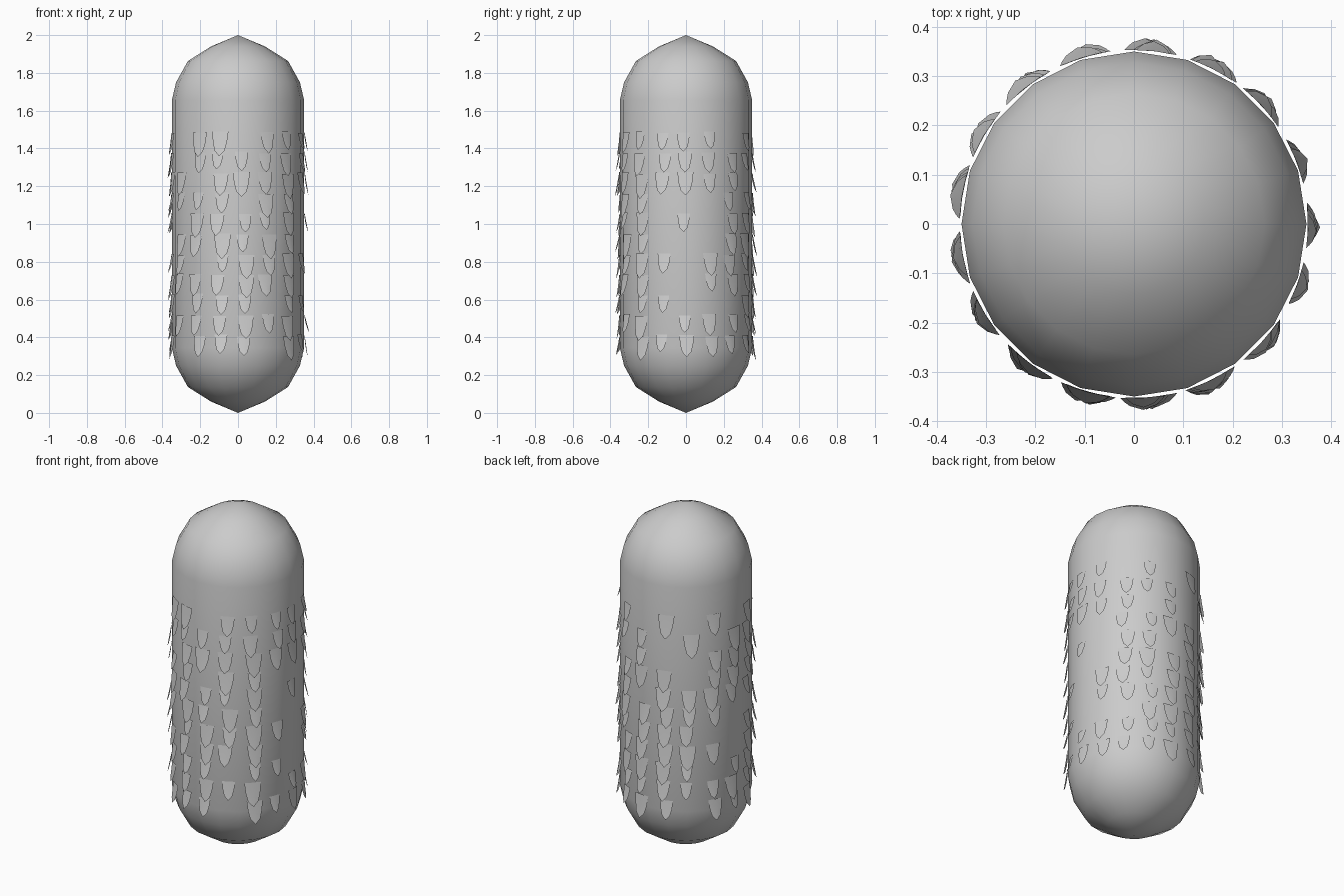
import bpy, bmesh, math, random
from mathutils import Vector

if "Cube" in bpy.data.objects:
    bpy.data.objects.remove(bpy.data.objects["Cube"])

random.seed(4)


def finish(bm, name, angle):
    me = bpy.data.meshes.new(name)
    bm.to_mesh(me)
    bm.free()
    ob = bpy.data.objects.new(name, me)
    bpy.context.collection.objects.link(ob)
    bpy.ops.object.select_all(action='DESELECT')
    ob.select_set(True)
    bpy.context.view_layer.objects.active = ob
    bpy.ops.object.shade_smooth_by_angle(angle=math.radians(angle))
    return ob


# Capsule body: 20-sided lathe with coarse rounded ends
cap = [(0.143, 0.06), (0.265, 0.137), (0.328, 0.25), (0.35, 0.345)]
profile = cap + [(r, 2 - z) for r, z in reversed(cap)]
SIDES = 20
bm = bmesh.new()
rings = [[bm.verts.new((r * math.cos(math.tau * i / SIDES),
                        r * math.sin(math.tau * i / SIDES), z))
          for i in range(SIDES)] for r, z in profile]
bottom, top = bm.verts.new((0, 0, 0)), bm.verts.new((0, 0, 2))
for i in range(SIDES):
    j = (i + 1) % SIDES
    for a, b in zip(rings, rings[1:]):
        bm.faces.new((a[i], a[j], b[j], b[i]))
    bm.faces.new((bottom, rings[0][j], rings[0][i]))
    bm.faces.new((top, rings[-1][i], rings[-1][j]))
finish(bm, "capsule_body", 60)

# Shield-shaped scale: (half widths, fraction down, fraction out)
SCALE = [(-1, 0, 0), (0, 0, 0.1), (1, 0, 0),
         (-0.85, 0.45, 0.3), (0, 0.45, 0.5), (0.85, 0.45, 0.3),
         (-0.6, 0.78, 0.65), (0, 0.78, 0.8), (0.6, 0.78, 0.65),
         (0, 1, 1)]
FACES = [(0, 3, 4, 1), (1, 4, 5, 2), (3, 6, 7, 4), (4, 7, 8, 5),
         (6, 9, 7), (7, 9, 8)]


def add_scale(bm, angle, z, width, length, flare):
    out = Vector((math.cos(angle), math.sin(angle), 0))
    side = Vector((-out.y, out.x, 0))
    vs = [bm.verts.new(out * (0.351 + o * flare) + side * s * width / 2
                       + Vector((0, 0, z - d * length)))
          for s, d, o in SCALE]
    for f in FACES:
        bm.faces.new([vs[i] for i in f])


# Empty places in each row on the front and right; the hidden sides are random
COLS, ROWS = 17, 11
SKIP = [{13, 2}, set(), {11}, {13, 16, 0, 1}, {16, 1}, {16, 0, 1},
        {11, 0}, {16, 0}, {14, 0, 1, 2}, {16}, {14}]
bm = bmesh.new()
for row in range(ROWS):
    for col in range(COLS):
        if col in SKIP[row] or (3 <= col <= 10 and random.random() < 0.2):
            continue
        size = random.uniform(0.8, 1.2)
        add_scale(bm, math.tau * col / COLS + random.uniform(-0.05, 0.05),
                  1.485 - 0.1075 * row + random.uniform(-0.006, 0.006),
                  0.077 * size, 0.112 * size, random.uniform(0.018, 0.027))
finish(bm, "scales", 40)
